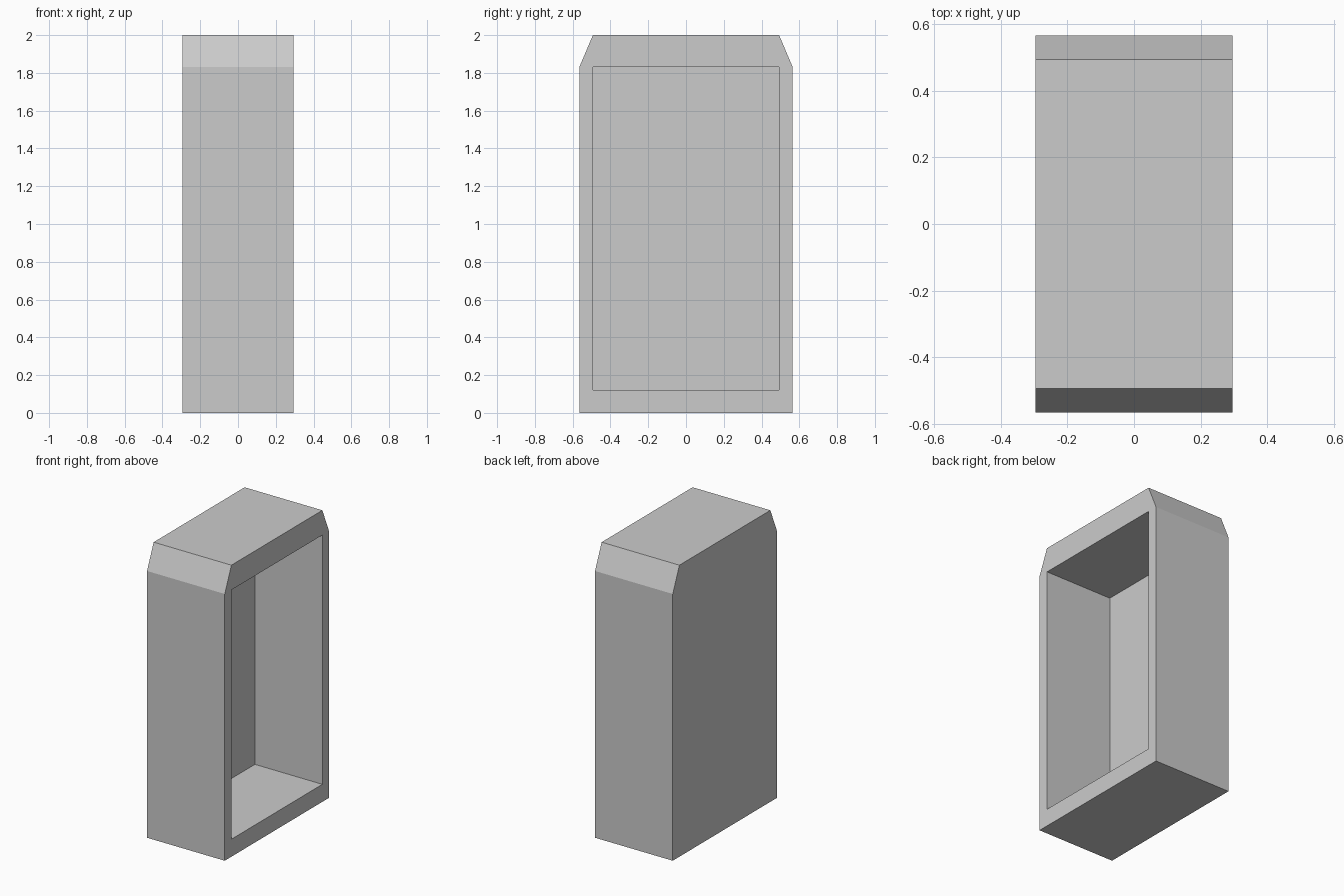
import bpy
import bmesh

if "Cube" in bpy.data.objects:
    bpy.data.objects.remove(bpy.data.objects["Cube"])

HALF_X, HALF_Y, HEIGHT = 0.295, 0.565, 2.0
OPEN_Y, OPEN_LOW, OPEN_HIGH = 0.493, 0.12, 1.83
BACK_X = -0.217


def prism(name, profile, x0, x1):
    """Extrude a (y, z) profile along x."""
    bm = bmesh.new()
    face = bm.faces.new([bm.verts.new((x0, y, z)) for y, z in profile])
    moved = bmesh.ops.extrude_face_region(bm, geom=[face])["geom"]
    verts = [v for v in moved if isinstance(v, bmesh.types.BMVert)]
    bmesh.ops.translate(bm, verts=verts, vec=(x1 - x0, 0, 0))
    bmesh.ops.recalc_face_normals(bm, faces=bm.faces)
    mesh = bpy.data.meshes.new(name)
    bm.to_mesh(mesh)
    bm.free()
    obj = bpy.data.objects.new(name, mesh)
    bpy.context.collection.objects.link(obj)
    return obj


def mirrored(half):
    """Complete a right-hand profile by mirroring it in y."""
    return half + [(-y, z) for y, z in reversed(half)]


# Casing with chamfered top corners
casing = prism("casing", mirrored([(HALF_Y, 0), (HALF_Y, OPEN_HIGH), (OPEN_Y, HEIGHT)]),
               -HALF_X, HALF_X)

# Rectangular recess open on the right side
cutter = prism("recess_cutter", mirrored([(OPEN_Y, OPEN_LOW), (OPEN_Y, OPEN_HIGH)]),
               BACK_X, HALF_X + 0.2)
cut = casing.modifiers.new("recess", 'BOOLEAN')
cut.operation = 'DIFFERENCE'
cut.solver = 'EXACT'
cut.object = cutter

# Apply the cut and drop the helper
bpy.context.view_layer.objects.active = casing
bpy.ops.object.modifier_apply(modifier=cut.name)
bpy.data.objects.remove(cutter, do_unlink=True)
